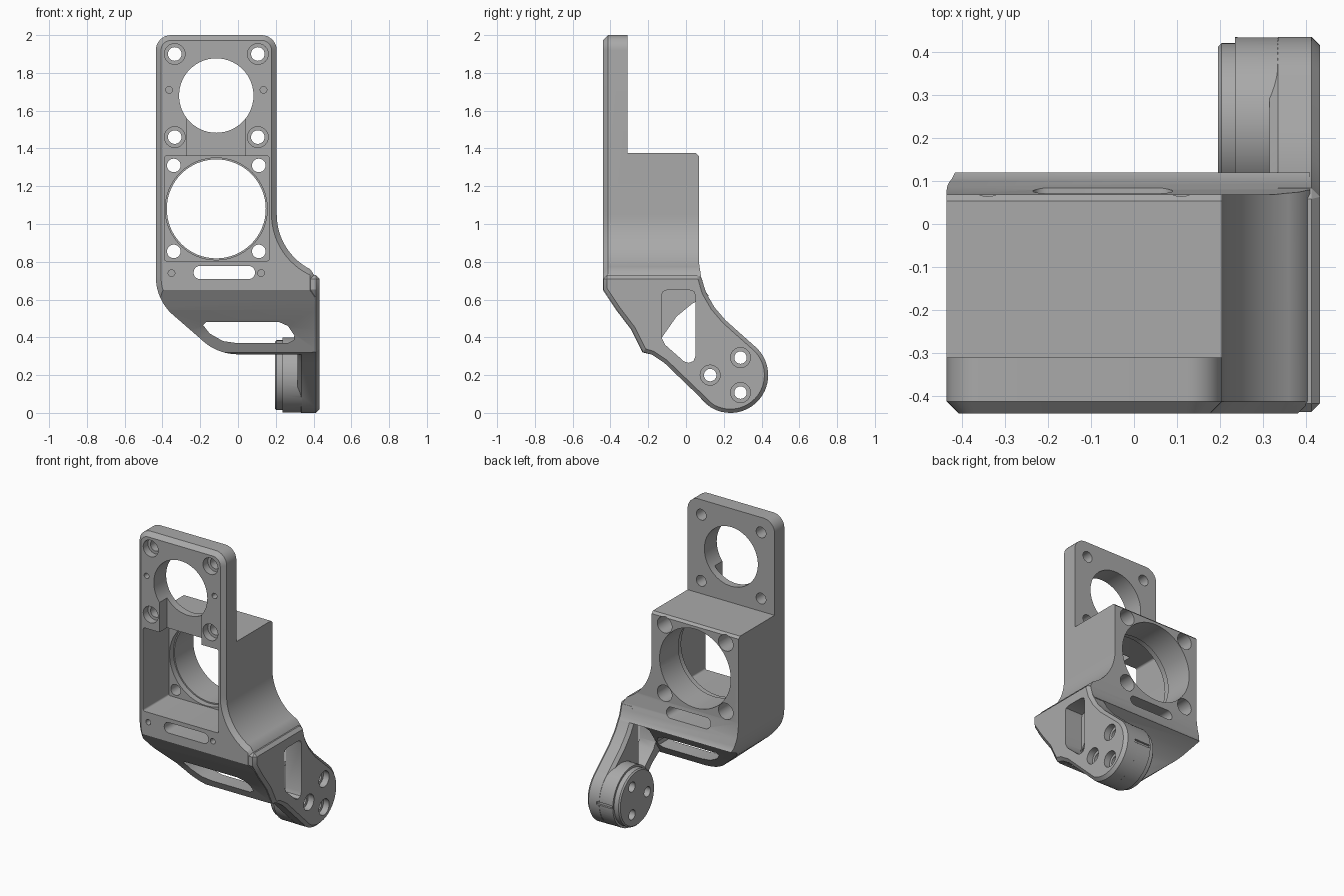
import bpy, bmesh
from math import sin, cos, radians

cube = bpy.data.objects.get("Cube")
if cube:
    bpy.data.objects.remove(cube, do_unlink=True)

grey = bpy.data.materials.new("plain_grey")
grey.use_nodes = True
tone = (0.4, 0.4, 0.4, 1)
grey.diffuse_color = tone
grey.node_tree.nodes["Principled BSDF"].inputs["Base Color"].default_value = tone


def arc(cx, cz, r, a0, a1, n):
    return [(cx + r * cos(radians(a0 + (a1 - a0) * i / n)),
             cz + r * sin(radians(a0 + (a1 - a0) * i / n))) for i in range(n + 1)]


def circle(cx, cz, r, n=40):
    return arc(cx, cz, r, 0, 360, n)[:-1]


def rounded(x0, x1, z0, z1, r):
    return (arc(x1 - r, z1 - r, r, 0, 90, 6) + arc(x0 + r, z1 - r, r, 90, 180, 6)
            + arc(x0 + r, z0 + r, r, 180, 270, 6) + arc(x1 - r, z0 + r, r, 270, 360, 6))


def prism(name, pts, axis, a, b, chamfer=0):
    """Extrude a profile along x (profile is y, z) or y (profile is x, z)."""
    bm = bmesh.new()
    place = (lambda p, d: (d, p[0], p[1])) if axis == "x" else (lambda p, d: (p[0], d, p[1]))
    face = bm.faces.new([bm.verts.new(place(p, a)) for p in pts])
    out = bmesh.ops.extrude_face_region(bm, geom=[face])["geom"]
    move = (b - a, 0, 0) if axis == "x" else (0, b - a, 0)
    bmesh.ops.translate(bm, vec=move, verts=[v for v in out if isinstance(v, bmesh.types.BMVert)])
    bmesh.ops.recalc_face_normals(bm, faces=bm.faces)
    mesh = bpy.data.meshes.new(name)
    bm.to_mesh(mesh)
    bm.free()
    mesh.materials.append(grey)
    obj = bpy.data.objects.new(name, mesh)
    bpy.context.scene.collection.objects.link(obj)
    if chamfer:
        mod = obj.modifiers.new("chamfer", "BEVEL")
        mod.width, mod.segments = chamfer, 1
        mod.limit_method, mod.angle_limit = "ANGLE", radians(65)
        apply(obj, mod)
    return obj


def apply(obj, mod):
    bpy.ops.object.select_all(action="DESELECT")
    bpy.context.view_layer.objects.active = obj
    obj.select_set(True)
    bpy.ops.object.modifier_apply(modifier=mod.name)


def combine(obj, other, operation):
    mod = obj.modifiers.new("combine", "BOOLEAN")
    mod.object, mod.operation, mod.solver = other, operation, "EXACT"
    apply(obj, mod)
    bpy.data.objects.remove(other, do_unlink=True)


# Main body: front outline crossed with side profile
front = (arc(0.125, 1.92, 0.08, 0, 90, 8) + arc(-0.355, 1.92, 0.08, 90, 180, 8)
         + arc(-0.165, 0.72, 0.27, 180, 225, 10) + arc(0, 0.59, 0.28, 225, 270, 10)
         + [(0.41, 0.31)] + arc(0.53, 1.05, 0.325, 248, 180, 14))
back_curve = [(0.068, 0.80), (0.08, 0.72), (0.105, 0.64)]
side = ([(-0.31, 2.1), (-0.44, 2.1), (-0.44, 0.65), (-0.37, 0.545), (-0.29, 0.44), (-0.23, 0.32),
         (-0.19, 0.31), (-0.12, 0.41), (-0.05, 0.51), (0.035, 0.58), (0.12, 0.62)]
        + back_curve[::-1] + [(0.068, 1.36), (0.053, 1.375), (-0.31, 1.375)])
body = prism("bracket", front, "y", -0.44, 0.6, 0.03)
combine(body, prism("side_profile", side, "x", -0.6, 0.6), "INTERSECT")

# Side arm with its round mounting boss
BY, BZ = 0.235, 0.2
arm = ([(-0.437, 0.73), (-0.437, 0.652), (-0.367, 0.547), (-0.287, 0.442), (-0.227, 0.322),
        (-0.18, 0.308), (-0.115, 0.265)] + arc(BY, BZ, 0.2, -122, 48, 28)
       + [(0.21, 0.49), (0.15, 0.56), (0.104, 0.64), (0.078, 0.73)])
combine(body, prism("arm", arm, "x", 0.315, 0.432, 0.02), "UNION")
combine(body, prism("boss", circle(BY, BZ, 0.199, 56), "x", 0.235, 0.34), "UNION")
combine(body, prism("boss_rim", circle(BY, BZ, 0.185, 56), "x", 0.195, 0.25, 0.008), "UNION")


def cut(pts, axis, a, b):
    combine(body, prism("cutter", pts, axis, a, b), "DIFFERENCE")


# Motor pocket, bore with a lip, and upper plate hole with channel
CX = -0.115
cut(rounded(-0.39, 0.165, 0.805, 1.36, 0.012), "y", -0.6, -0.17)
cut(circle(CX, 1.08, 0.27, 64), "y", -0.2, -0.13)
cut(circle(CX, 1.08, 0.262, 64), "y", -0.2, 0.2)
cut(circle(CX, 1.68, 0.197, 56), "y", -0.6, -0.2)
cut([(-0.27, 1.3), (0.04, 1.3), (0.04, 1.56), (-0.27, 1.56)], "y", -0.6, -0.36)

# Screw holes and counterbores, mirrored about the plate centre
for s in (-1, 1):
    for z in (1.46, 1.9):
        cut(circle(CX + s * 0.22, z, 0.036, 24), "y", -0.6, -0.2)
        cut(circle(CX + s * 0.22, z, 0.055, 24), "y", -0.6, -0.39)
    for z in (0.855, 1.31):
        cut(circle(CX + s * 0.225, z, 0.036, 24), "y", -0.2, 0.2)
        cut(circle(CX + s * 0.225, z, 0.054, 24), "y", -0.06, 0.2)
    cut(circle(CX + s * 0.25, 1.71, 0.018, 16), "y", -0.6, -0.38)
    cut(circle(CX + s * 0.237, 0.74, 0.018, 16), "y", -0.6, -0.38)

# Strap slots through the lower body
cut(rounded(-0.235, 0.09, 0.708, 0.778, 0.034), "y", -0.6, 0.3)
slot = [(-0.185, 0.465), (-0.15, 0.42), (-0.08, 0.38), (-0.01, 0.37), (0.265, 0.37),
        (0.295, 0.385), (0.298, 0.41), (0.265, 0.46), (0.22, 0.48), (-0.17, 0.48)]
cut(slot, "y", -0.6, 0.0)

# Arm window and three boss holes
window = [(-0.13, 0.62), (-0.122, 0.642), (-0.1, 0.65), (0.02, 0.65), (0.042, 0.642), (0.05, 0.62),
          (0.05, 0.30), (0.04, 0.275), (0.015, 0.265), (-0.01, 0.272), (-0.11, 0.36), (-0.13, 0.40)]
cut(window, "x", 0.305, 0.6)
for angle in (60, 180, 300):
    y, z = BY + 0.107 * cos(radians(angle)), BZ + 0.107 * sin(radians(angle))
    cut(circle(y, z, 0.033, 24), "x", 0.1, 0.6)
    cut(circle(y, z, 0.053, 24), "x", 0.39, 0.6)

# Narrow clip groove round the tail of the boss
cut([(0.24, 0.19), (0.355, 0.19), (0.355, 0.21), (0.24, 0.21)], "y", 0.42, 0.6)

bpy.ops.object.select_all(action="DESELECT")
body.select_set(True)
bpy.context.view_layer.objects.active = body
bpy.ops.object.shade_smooth_by_angle(angle=radians(28))
